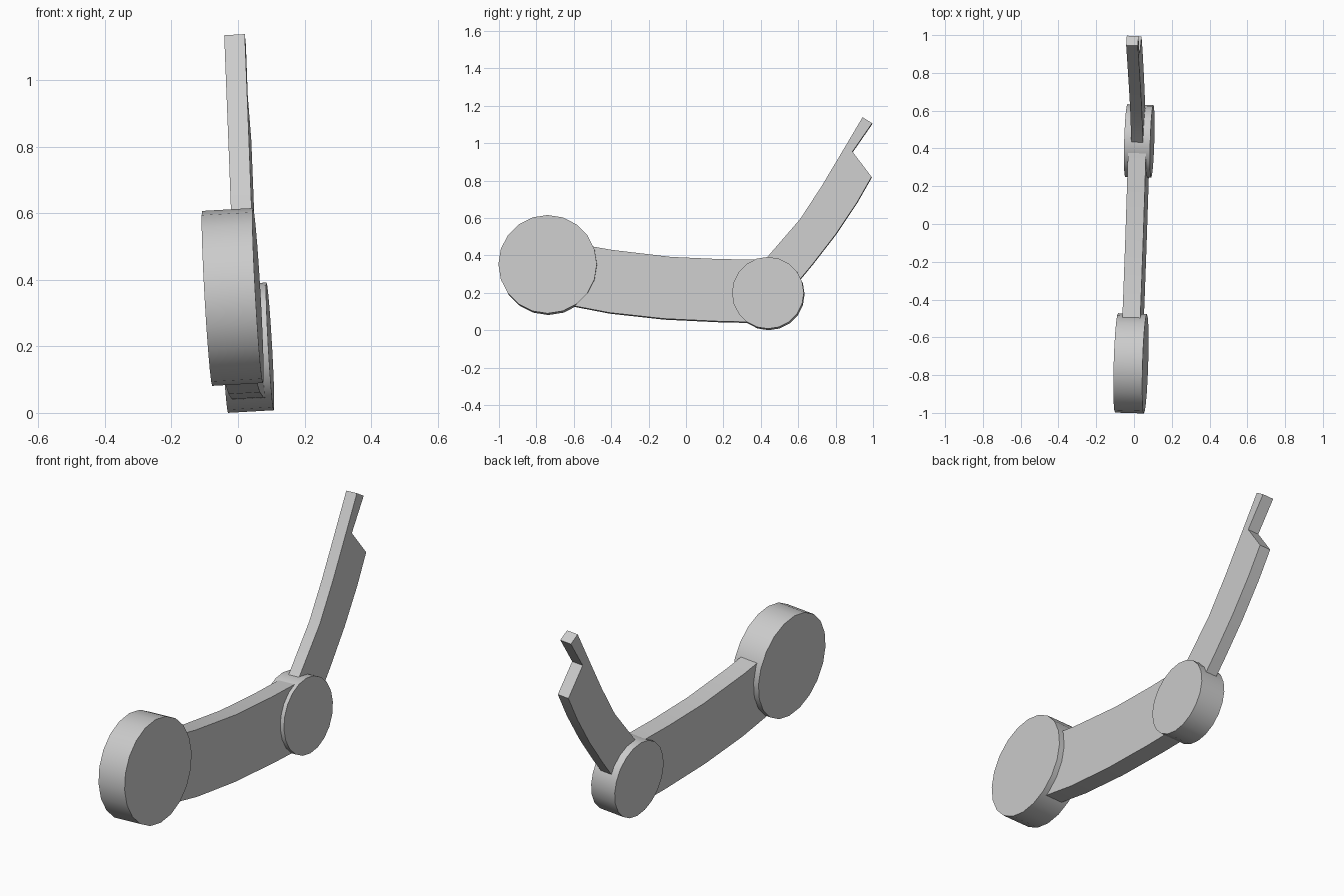
import bpy
import bmesh
from math import sin, cos, pi, radians
from mathutils import Vector

cube = bpy.data.objects.get("Cube")
if cube:
    bpy.data.objects.remove(cube, do_unlink=True)

grey = bpy.data.materials.new("plain grey")
grey.use_nodes = True
COLOUR = (0.6, 0.6, 0.6, 1)
grey.diffuse_color = COLOUR
grey.node_tree.nodes["Principled BSDF"].inputs["Base Color"].default_value = COLOUR

# The whole linkage leans slightly: x of its middle plane follows y and z
LEAN_Y, LEAN_Z = 0.03, -0.057
AXIS = Vector((1, -LEAN_Y, -LEAN_Z)).normalized()


def plate(name, outline, thickness):
    """Extrude a (y, z) outline on the leaning plane along its normal."""
    bm = bmesh.new()
    corners = []
    for y, z in outline:
        x = -0.016 + LEAN_Y * (y + 0.735) + LEAN_Z * (z - 0.35)
        corners.append(bm.verts.new((x + thickness / 2, y, z)))
    side = bm.faces.new(corners)
    out = bmesh.ops.extrude_face_region(bm, geom=[side], use_keep_orig=True)
    moved = [v for v in out["geom"] if isinstance(v, bmesh.types.BMVert)]
    bmesh.ops.translate(bm, verts=moved, vec=-AXIS * thickness)
    bmesh.ops.recalc_face_normals(bm, faces=bm.faces[:])
    mesh = bpy.data.meshes.new(name)
    bm.to_mesh(mesh)
    bm.free()
    mesh.materials.append(grey)
    obj = bpy.data.objects.new(name, mesh)
    bpy.context.collection.objects.link(obj)
    bpy.ops.object.select_all(action="DESELECT")
    obj.select_set(True)
    bpy.context.view_layer.objects.active = obj
    bpy.ops.object.shade_smooth_by_angle(angle=radians(30))
    return obj


def circle(y, z, radius, sides=20):
    return [(y + radius * cos(2 * pi * i / sides),
             z + radius * sin(2 * pi * i / sides)) for i in range(sides)]


# Round joints
plate("large_joint_disc", circle(-0.74, 0.353, 0.263), 0.153)
plate("small_joint_disc", circle(0.438, 0.2, 0.192), 0.138)

# Gently sagging lower arm between the joints
plate("lower_arm", [
    (-0.65, 0.475), (-0.4, 0.43), (-0.08, 0.392), (0.19, 0.38), (0.42, 0.378),
    (0.42, 0.043), (0.19, 0.047), (-0.12, 0.062), (-0.41, 0.094), (-0.65, 0.14),
], 0.095)

# Curved upper arm with a notched tip
plate("upper_arm", [
    (0.32, 0.27), (0.436, 0.393), (0.61, 0.594), (0.725, 0.77), (0.84, 0.963),
    (0.944, 1.139), (0.995, 1.107), (0.89, 0.955), (0.992, 0.82),
    (0.912, 0.68), (0.8, 0.513), (0.68, 0.358), (0.5, 0.14),
], 0.062)
